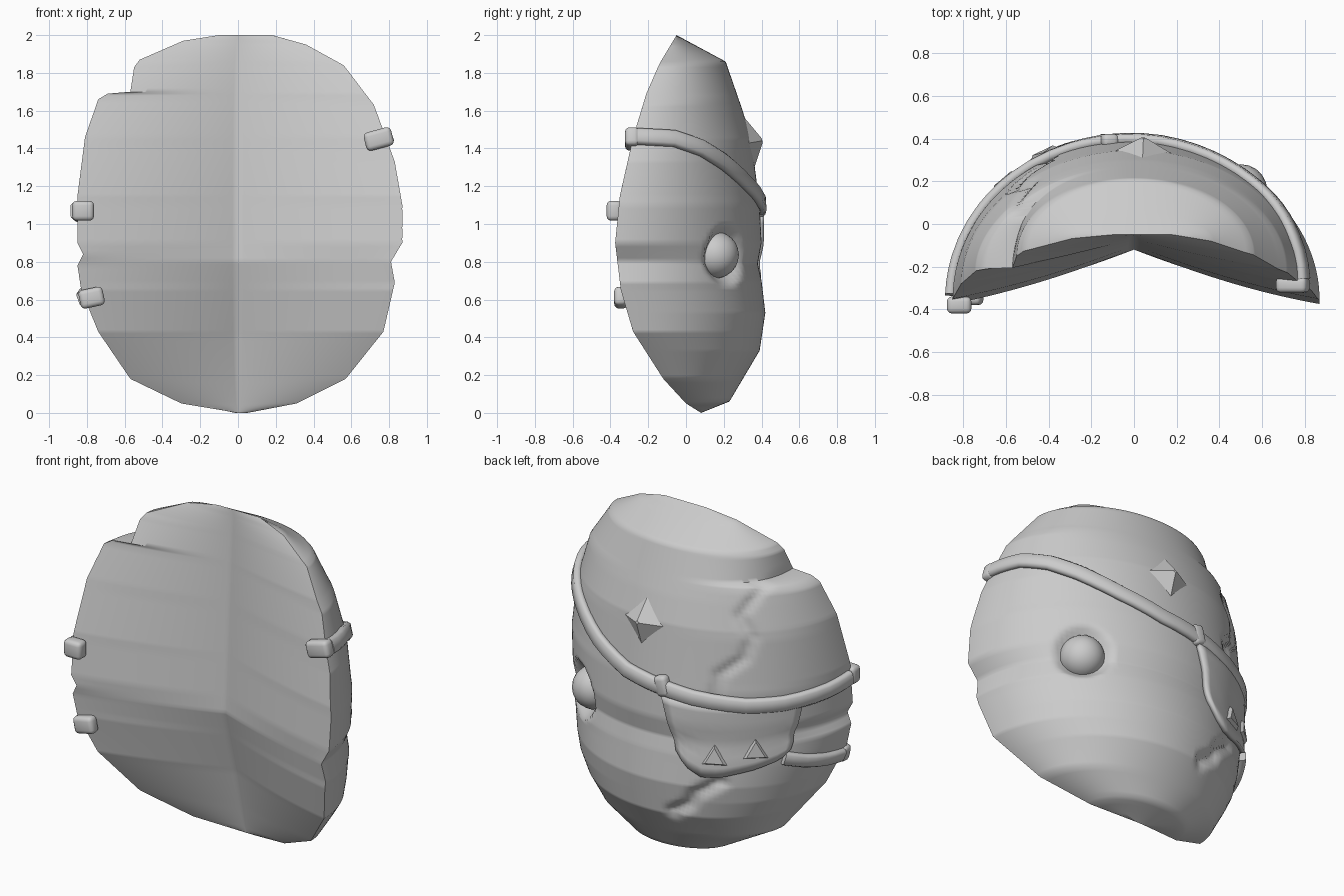
import bpy, bmesh, math
from mathutils import Vector, Matrix

if "Cube" in bpy.data.objects:
    bpy.data.objects.remove(bpy.data.objects["Cube"])

mat = bpy.data.materials.new("plain grey")
mat.use_nodes = True
mat.diffuse_color = (0.6, 0.6, 0.6, 1)
mat.node_tree.nodes["Principled BSDF"].inputs["Base Color"].default_value = (0.6, 0.6, 0.6, 1)

# Profiles over height: (z, value)
LEFT = [(0, .05), (.05, .31), (.18, .57), (.43, .77), (.69, .83), (.8, .81), (.9, .87),
        (1.1, .87), (1.33, .83), (1.63, .72), (1.84, .56), (1.95, .36), (2, .18)]
RIGHT = [(0, .0), (.05, .3), (.18, .57), (.43, .74), (.65, .83), (.78, .85), (.84, .82),
         (.9, .85), (1.15, .85), (1.46, .81), (1.66, .74), (1.69, .69), (1.7, .57),
         (1.83, .55), (1.87, .52), (1.97, .29), (2, .1)]
HALF = [(0, .03), (.05, .31), (.18, .57), (.43, .76), (.69, .84), (1.1, .86),
        (1.4, .81), (1.66, .71), (1.84, .56), (1.96, .33), (2, .14)]
RIM = [(0, .08), (.05, .0), (.18, -.12), (.43, -.28), (.65, -.345), (.9, -.375),
       (1.15, -.35), (1.46, -.28), (1.69, -.21), (1.85, -.14), (2, -.05)]
FACE = [(0, .08), (.06, .23), (.33, .39), (.53, .42), (.7, .4), (.79, .38), (.9, .4),
        (1.1, .39), (1.45, .345), (1.6, .3), (1.86, .21), (2, -.05)]
INNER = [(0, .08), (.4, -.01), (.8, -.12), (2, -.05)]
CRACK = [(1.05, -.4), (1.2, -.42), (1.3, -.53), (1.42, -.56), (1.54, -.49), (1.7, -.57)]
CHIN_CRACK = [(.34, -.17), (.41, -.27), (.48, -.31), (.56, -.43)]


def lerp(table, v):
    if v <= table[0][0]:
        return table[0][1]
    for (a, p), (b, q) in zip(table, table[1:]):
        if v <= b:
            return p + (q - p) * (v - a) / (b - a)
    return table[-1][1]


def outer(deg, z):
    """Point on the outer face; angle 0 is the middle, 90 the left rim."""
    a = math.radians(deg)
    s = math.sin(a)
    edge = lerp(LEFT if deg > 0 else RIGHT, z)
    smooth = lerp(HALF, z)
    # the broken notch at the top right runs further back than the other rim dents
    w = smooth + (edge - smooth) * abs(s) ** (1.5 if deg < 0 and z > 1.69 else 4)
    rim = lerp(RIM, z)
    return Vector((w * s, rim + (lerp(FACE, z) - rim) * math.cos(a), z))


def normal(deg, z):
    du = outer(deg + 2, z) - outer(deg - 2, z)
    dz = outer(deg, z + .06) - outer(deg, z - .06)
    return dz.cross(du).normalized()


def on_face(deg, z, lift=0.0):
    return outer(deg, z) + normal(deg, z) * lift


def finish(name, bm, angle=40):
    bmesh.ops.remove_doubles(bm, verts=bm.verts, dist=.0008)
    bmesh.ops.recalc_face_normals(bm, faces=bm.faces)
    me = bpy.data.meshes.new(name)
    bm.to_mesh(me)
    bm.free()
    ob = bpy.data.objects.new(name, me)
    bpy.context.collection.objects.link(ob)
    me.materials.append(mat)
    bpy.ops.object.select_all(action='DESELECT')
    ob.select_set(True)
    bpy.context.view_layer.objects.active = ob
    bpy.ops.object.shade_smooth_by_angle(angle=math.radians(angle))
    return ob


def skin(bm, rows, closed=False):
    grid = [[bm.verts.new(p) for p in row] for row in rows]
    for r, s in zip(grid, grid[1:]):
        n = len(r)
        for i in range(n if closed else n - 1):
            j = (i + 1) % n
            bm.faces.new((r[i], r[j], s[j], s[i]))
    return grid


# Mask shell: cracked outer face and hollow inner face meeting at the rim
EYE = outer(40, .83)


def groove(table, p, width):
    """1 on the crack line, falling to 0 at the given distance."""
    best = width
    for (a, u), (b, v) in zip(table, table[1:]):
        start, span = Vector((u, a)), Vector((v - u, b - a))
        q = Vector((p.x, p.z)) - start
        t = min(1, max(0, q.dot(span) / span.length_squared))
        best = min(best, (q - span * t).length)
    return 1 - best / width


def carved(deg, z):
    p = outer(deg, z)
    fade = math.cos(math.radians(deg))
    depth = 0
    for s in (1, -1):
        d = (p - Vector((EYE.x * s, EYE.y, EYE.z))).length
        if d < .17:
            depth += .06 * min(1, (.17 - d) / .07)
    if deg < 0:
        depth += .025 * fade * groove(CRACK, p, .04)
        depth += .035 * groove(CHIN_CRACK, p, .05)
    return p - normal(deg, z) * depth if depth else p


def inside(deg, z):
    p = outer(deg, z)
    t = abs(math.sin(math.radians(deg)))
    mid, rim = lerp(INNER, z), lerp(RIM, z)
    p.y = mid + (rim - mid) * (t + .35 * t * (1 - t))
    return p


heights = sorted({z for t in (LEFT, RIGHT, FACE) for z, _ in t} | {i / 50 for i in range(101)})
angles = [-90 + 2 * i for i in range(91)]
bm = bmesh.new()
skin(bm, [[carved(a, z) if abs(a) < 90 else outer(a, z) for a in angles] for z in heights])
skin(bm, [[inside(a, z) for a in angles] for z in heights])
finish("mask_shell", bm, 60)


# Straps swept over the face
def strap(name, path, half=.044, thick=.024):
    pts = []
    for (a, z), (b, y) in zip(path, path[1:]):
        pts += [(a + (b - a) * k / 3, z + (y - z) * k / 3) for k in range(3)]
    pts.append(path[-1])
    centre = [on_face(a, z, .012) for a, z in pts]
    rings = []
    for i, (a, z) in enumerate(pts):
        tangent = centre[min(i + 1, len(pts) - 1)] - centre[max(i - 1, 0)]
        n = normal(a, z)
        side = n.cross(tangent).normalized()
        ring = [(1, .4), (.7, 1), (-.7, 1), (-1, .4), (-1, -.4), (-.7, -1), (.7, -1), (1, -.4)]
        rings.append([centre[i] + side * half * u + n * thick * v for u, v in ring])
    bm = bmesh.new()
    grid = skin(bm, rings, True)
    bm.faces.new(grid[0])
    bm.faces.new(grid[-1])
    finish(name, bm, 60)


strap("long_strap", [(88, 1.46), (70, 1.45), (55, 1.4), (42, 1.33), (25, 1.22), (8, 1.13),
                     (-8, 1.09), (-20, 1.06), (-40, 1.03), (-55, 1.03), (-75, 1.05), (-88, 1.07)])
strap("short_strap", [(-56, .7), (-66, .66), (-77, .63), (-88, .61)], .038)


# Rounded blocks: strap ends and the knot
def block(name, pos, size, tilt):
    bm = bmesh.new()
    bmesh.ops.create_cube(bm, size=1)
    bmesh.ops.scale(bm, vec=size, verts=bm.verts)
    bmesh.ops.bevel(bm, geom=bm.edges[:], offset=.024, segments=3, affect='EDGES', profile=.5)
    m = Matrix.Translation(pos) @ Matrix.Rotation(math.radians(tilt), 4, 'Y')
    bmesh.ops.transform(bm, matrix=m, verts=bm.verts)
    finish(name, bm, 60)


block("left_strap_end", (.745, -.285, 1.45), (.15, .075, .1), -15)
block("right_strap_end", (-.82, -.38, 1.07), (.115, .08, .105), 0)
block("short_strap_end", (-.775, -.345, .61), (.13, .07, .1), -12)
block("strap_knot", on_face(-8, 1.1, .008), (.08, .065, .12), 15)

# Eye patch hanging from the strap
BOTTOM = [(0, .73), (.1, .65), (.25, .6), (.4, .6), (.7, .65), (.92, .7), (1, .75)]
rows = []
for j in range(9):
    v = j / 8
    row = []
    for i in range(17):
        u = i / 16
        a0, a1 = 8 + 6 * v, 63 - 5 * v
        row.append(on_face(-(a0 + (a1 - a0) * u), 1.04 + (lerp(BOTTOM, u) - 1.04) * v, .014))
    rows.append(row)
bm = bmesh.new()
skin(bm, rows)
patch = finish("eye_patch", bm)
solid = patch.modifiers.new("thickness", 'SOLIDIFY')
solid.thickness = .026
solid.offset = 0


# Pointed studs
def stud(name, deg, z, sides, r, tip, height, lift):
    bm = bmesh.new()
    bmesh.ops.create_cone(bm, cap_ends=True, segments=sides, radius1=r, radius2=tip, depth=height)
    m = Matrix.Translation(on_face(deg, z, lift))
    m = m @ normal(deg, z).to_track_quat('Z', 'Y').to_matrix().to_4x4()
    bmesh.ops.transform(bm, matrix=m, verts=bm.verts)
    finish(name, bm, 20)


stud("forehead_stud", 3, 1.43, 4, .155, .012, .08, .018)
stud("patch_stud_inner", -29, .715, 3, .08, .06, .02, .034)
stud("patch_stud_outer", -44, .755, 3, .08, .06, .02, .034)

# Eyeball in its socket
bm = bmesh.new()
bmesh.ops.create_icosphere(bm, subdivisions=3, radius=.125)
bmesh.ops.translate(bm, vec=on_face(40, .83, -.07), verts=bm.verts)
finish("left_eye", bm, 60)
